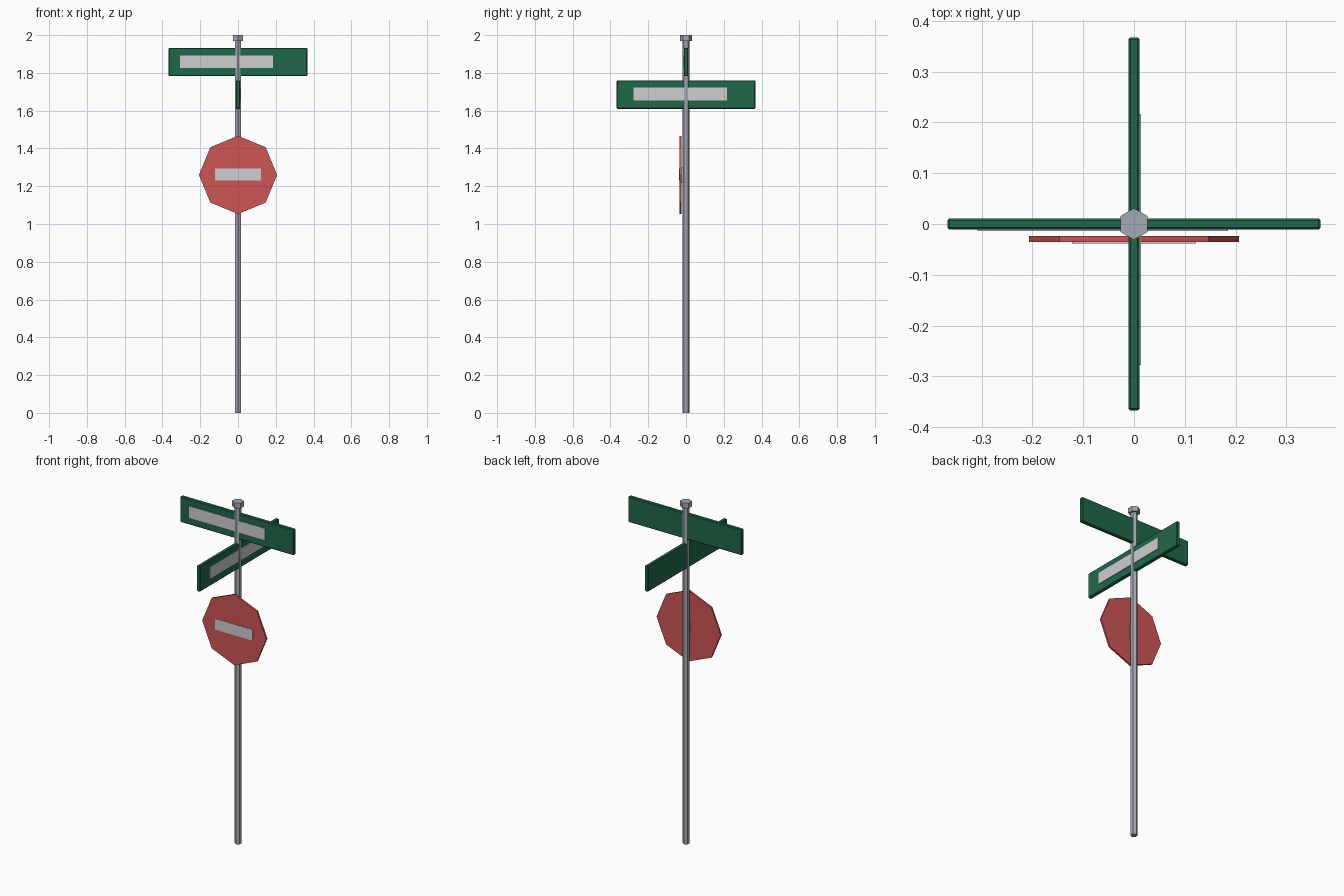
import bpy
from math import radians

cube = bpy.data.objects.get("Cube")
if cube:
    bpy.data.objects.remove(cube, do_unlink=True)


def material(name, rgb):
    m = bpy.data.materials.new(name)
    m.use_nodes = True
    color = (*rgb, 1)
    m.diffuse_color = color
    m.node_tree.nodes["Principled BSDF"].inputs["Base Color"].default_value = color
    return m


steel = material("steel grey", (0.37, 0.40, 0.45))
green = material("street sign green", (0.014, 0.14, 0.066))
red = material("sign red", (0.62, 0.09, 0.09))
white = material("label white", (0.62, 0.62, 0.65))


def finish(name, mat):
    obj = bpy.context.object
    obj.name = name
    obj.data.materials.append(mat)
    return obj


def prism(name, mat, sides, radius, depth, loc, rot=(0, 0, 0)):
    bpy.ops.mesh.primitive_cylinder_add(
        vertices=sides, radius=radius, depth=depth, location=loc, rotation=rot)
    return finish(name, mat)


def box(name, mat, lo, hi, bevel=0):
    center = [(a + b) / 2 for a, b in zip(lo, hi)]
    bpy.ops.mesh.primitive_cube_add(size=1, location=center)
    obj = finish(name, mat)
    obj.scale = [b - a for a, b in zip(lo, hi)]
    bpy.ops.object.transform_apply(location=False, rotation=False, scale=True)
    if bevel:
        mod = obj.modifiers.new("edge bevel", "BEVEL")
        mod.width = bevel
        mod.segments = 1
    return obj


# Hexagonal pole with a wider cap, corners towards front and back
prism("pole", steel, 6, 0.019, 1.98, (0, 0, 0.99))
prism("pole_cap", steel, 6, 0.031, 0.03, (0, 0, 1.985))

# Crossed street name blades with label plates
HALF, THICK = 0.367, 0.011
box("upper_blade", green, (-HALF, -THICK, 1.783), (HALF, THICK, 1.933), 0.004)
box("upper_label", white, (-0.308, -0.014, 1.825), (0.185, -0.010, 1.893))
box("lower_blade", green, (-THICK, -HALF, 1.61), (THICK, HALF, 1.76), 0.004)
box("lower_label", white, (0.010, -0.277, 1.655), (0.014, 0.216, 1.723))

# Octagonal sign with a corner at the top, and its label
prism("octagon_sign", red, 8, 0.207, 0.011, (0, -0.0295, 1.26), (radians(90), 0, 0))
box("octagon_label", white, (-0.122, -0.038, 1.23), (0.122, -0.034, 1.294))

# Bracket holding the octagon to the pole
box("sign_bracket", steel, (-0.008, -0.026, 1.22), (0.008, -0.014, 1.30))
